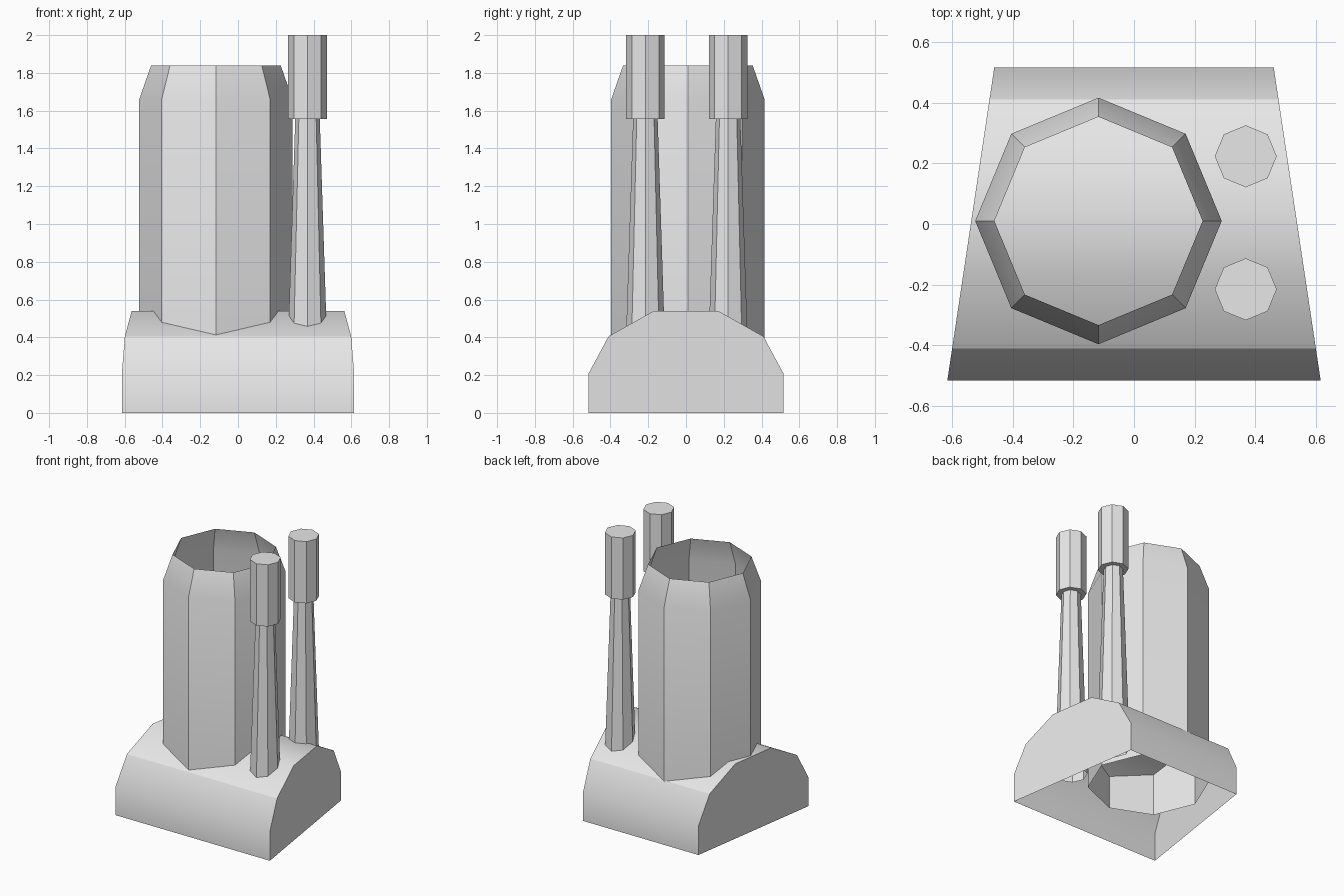
import bpy, bmesh
from math import cos, sin, pi, radians

cube = bpy.data.objects.get("Cube")
if cube:
    bpy.data.objects.remove(cube, do_unlink=True)

grey = bpy.data.materials.new("plain_grey")
grey.use_nodes = True
grey.diffuse_color = (0.8, 0.8, 0.8, 1)
grey.node_tree.nodes["Principled BSDF"].inputs["Base Color"].default_value = (0.8, 0.8, 0.8, 1)


def loft(name, rings, closed=True, cap_first=False, cap_last=False):
    """Skin a list of point rings, with optional end caps."""
    bm = bmesh.new()
    loops = [[bm.verts.new(p) for p in ring] for ring in rings]
    n = len(rings[0])
    for a, b in zip(loops, loops[1:]):
        for i in range(n if closed else n - 1):
            j = (i + 1) % n
            bm.faces.new((a[i], a[j], b[j], b[i]))
    if cap_first:
        bm.faces.new(loops[0][::-1])
    if cap_last:
        bm.faces.new(loops[-1])
    mesh = bpy.data.meshes.new(name)
    bm.to_mesh(mesh)
    bm.free()
    mesh.materials.append(grey)
    obj = bpy.data.objects.new(name, mesh)
    bpy.context.collection.objects.link(obj)
    bpy.ops.object.select_all(action='DESELECT')
    obj.select_set(True)
    bpy.context.view_layer.objects.active = obj
    bpy.ops.object.shade_smooth_by_angle(angle=radians(30))
    return obj


def octagon(x, y, radius, z):
    return [(x + radius * cos(i * pi / 4), y + radius * sin(i * pi / 4), z) for i in range(8)]


# Base: faceted arch, narrower towards the back, open underneath
half = [(0.515, 0), (0.515, 0.21), (0.41, 0.405), (0.17, 0.54)]
arch = [(-y, z) for y, z in half] + half[::-1]


def end_profile(side):
    return [(side * (0.5375 - 0.15 * y), y, z) for y, z in arch]


loft("base", [end_profile(1), end_profile(-1)], closed=False, cap_first=True, cap_last=True)

# Main tower: open octagonal tube with a tapered rim
loft("tower", [octagon(-0.117, 0.01, r, z)
               for r, z in [(0.406, 0.17), (0.406, 1.66), (0.343, 1.84)]])

# Two chimneys: tapering stem with a wider closed head
for name, y in [("front_chimney", -0.215), ("back_chimney", 0.223)]:
    loft(name, [octagon(0.368, y, r, z)
                for r, z in [(0.11, 0.17), (0.065, 1.555), (0.102, 1.555), (0.102, 2)]],
         cap_last=True)
